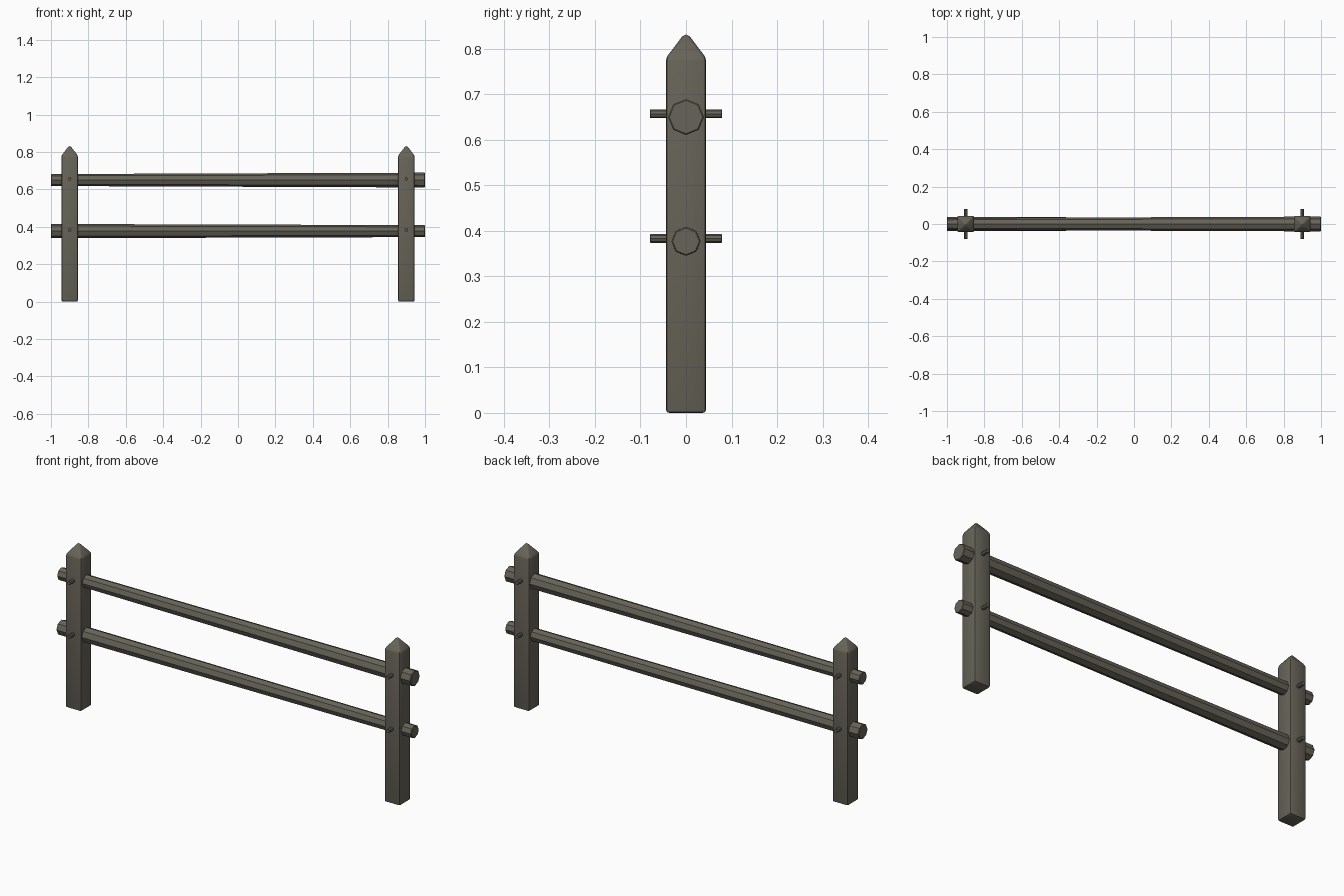
import bpy, bmesh
from math import radians
from mathutils import Matrix, Vector

cube = bpy.data.objects.get("Cube")
if cube:
    bpy.data.objects.remove(cube, do_unlink=True)

# Weathered wood
wood = bpy.data.materials.new("weathered_wood")
wood.use_nodes = True
color = (0.135, 0.126, 0.098, 1)
wood.diffuse_color = color
wood.node_tree.nodes["Principled BSDF"].inputs["Base Color"].default_value = color


def finish(name, bm, bevel, segments, limit):
    """Turn a bmesh into a wooden object with softened edges."""
    bmesh.ops.recalc_face_normals(bm, faces=bm.faces)
    mesh = bpy.data.meshes.new(name)
    bm.to_mesh(mesh)
    bm.free()
    mesh.materials.append(wood)
    obj = bpy.data.objects.new(name, mesh)
    bpy.context.collection.objects.link(obj)
    bpy.ops.object.select_all(action='DESELECT')
    obj.select_set(True)
    bpy.context.view_layer.objects.active = obj
    mod = obj.modifiers.new("soft_edges", 'BEVEL')
    mod.width = bevel
    mod.segments = segments
    mod.limit_method = 'ANGLE'
    mod.angle_limit = radians(limit)
    bpy.ops.object.modifier_apply(modifier=mod.name)
    bpy.ops.object.shade_smooth_by_angle(angle=radians(32))


def pole(name, r1, r2, length, axis, center):
    """Eight-sided tapered pole along the X or Y axis."""
    bm = bmesh.new()
    turn = Matrix.Rotation(radians(90), 4, 'Y' if axis == 'X' else 'X')
    bmesh.ops.create_cone(bm, cap_ends=True, segments=8, radius1=r1, radius2=r2,
                          depth=length, matrix=Matrix.Translation(center) @ turn)
    finish(name, bm, min(r1, r2) * 0.08, 1, 60)


def post(name, x):
    """Square post with a pyramid point."""
    half, shoulder, tip = 0.044, 0.78, 0.838
    bm = bmesh.new()
    bmesh.ops.create_cube(bm, size=1, matrix=Matrix.Translation((x, 0, shoulder / 2))
                          @ Matrix.Diagonal((2 * half, 2 * half, shoulder, 1)))
    top = max(bm.faces, key=lambda f: f.calc_center_median().z)
    apex = bmesh.ops.poke(bm, faces=[top])["verts"][0]
    apex.co = Vector((x, 0, tip))
    finish(name, bm, 0.007, 2, 30)


# Posts with the pegs that pin the rails
for side, x in (("right", -0.9), ("left", 0.9)):
    post(side + "_post", x)
    for level, z in (("upper", 0.657), ("lower", 0.383)):
        pole(f"{side}_{level}_peg", 0.0095, 0.0095, 0.158, 'Y', (x, 0, z))

# Tapered rails, laid in opposite directions
pole("upper_rail", 0.032, 0.0395, 2, 'X', (0, 0, 0.65))
pole("lower_rail", 0.038, 0.032, 2, 'X', (0, 0, 0.377))
